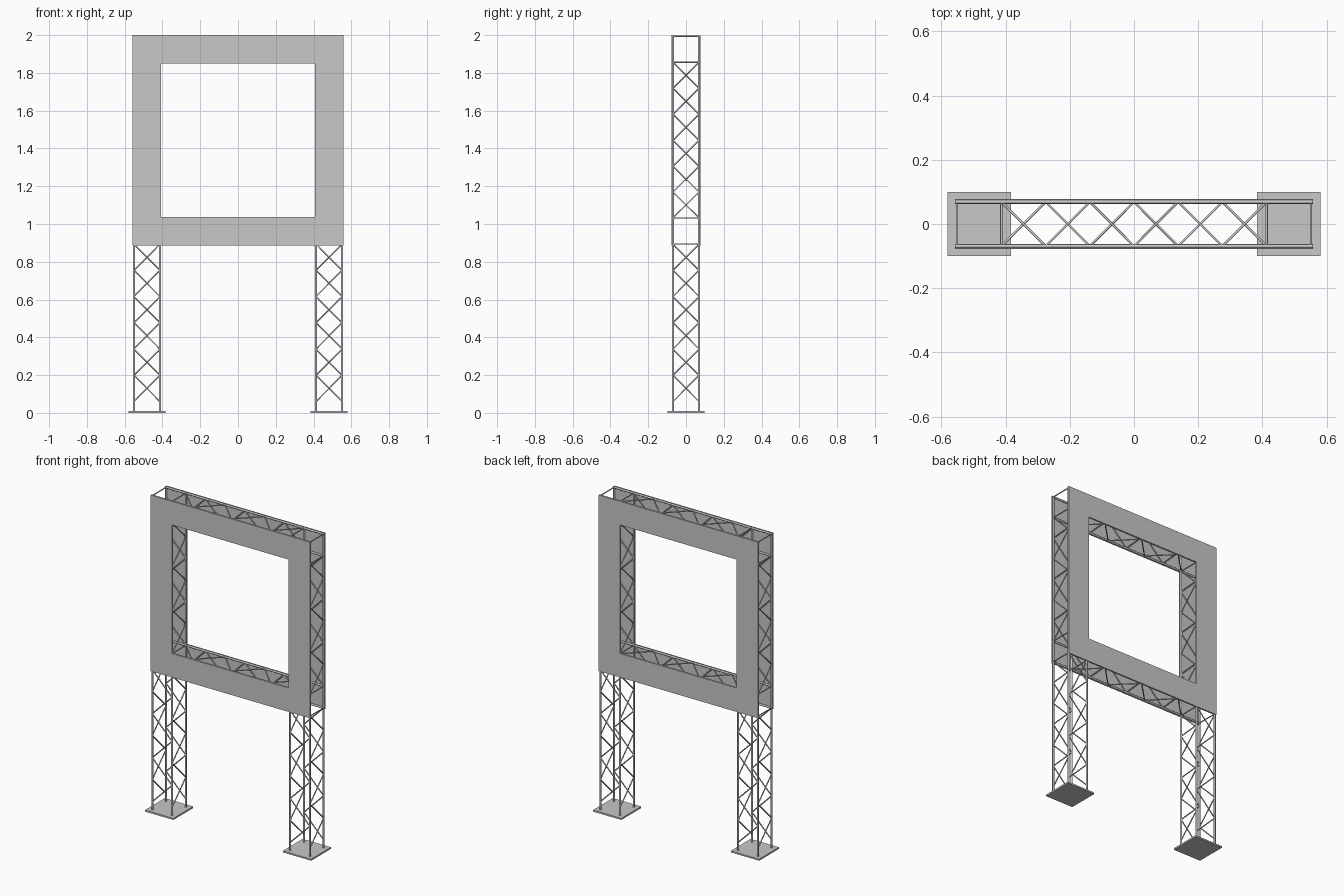
import bpy, bmesh
from mathutils import Vector, Matrix

cube = bpy.data.objects.get("Cube")
if cube:
    bpy.data.objects.remove(cube, do_unlink=True)

HALF = 0.069       # half width of a truss, between tube centres
TUBE, ROD = 0.006, 0.0036
COL_X = 0.482      # column centre
TOP_Z, LOW_Z = 1.925, 0.963   # beam centres
PLATE = 0.01


def material(name, value):
    mat = bpy.data.materials.new(name)
    mat.use_nodes = True
    colour = (value, value, value, 1)
    mat.diffuse_color = colour
    mat.node_tree.nodes["Principled BSDF"].inputs["Base Color"].default_value = colour
    return mat


steel = material("light grey steel", 0.58)


def finish(name, bm, smooth=False):
    mesh = bpy.data.meshes.new(name)
    bm.to_mesh(mesh)
    bm.free()
    mesh.materials.append(steel)
    obj = bpy.data.objects.new(name, mesh)
    bpy.context.collection.objects.link(obj)
    if smooth:
        bpy.ops.object.select_all(action='DESELECT')
        obj.select_set(True)
        bpy.context.view_layer.objects.active = obj
        bpy.ops.object.shade_smooth_by_angle()


def rod(bm, a, b, radius):
    a, b = Vector(a), Vector(b)
    axis = b - a
    turn = axis.to_track_quat('Z', 'Y').to_matrix().to_4x4()
    bmesh.ops.create_cone(bm, cap_ends=True, segments=16, radius1=radius, radius2=radius,
                          depth=axis.length, matrix=Matrix.Translation((a + b) / 2) @ turn)


def lacing(bm, point, start, end, steps=6):
    """Zigzag rods on the four faces of a truss, each a quarter turn from the last."""
    def node(i, side, face):
        t = start + (end - start) * i / steps
        swing = side * HALF * (-1) ** i
        return point(t, swing, side * HALF) if face else point(t, side * HALF, -swing)
    for face in (0, 1):
        for side in (-1, 1):
            for i in range(steps):
                rod(bm, node(i, side, face), node(i + 1, side, face), ROD)


def truss(name, point, length, spans):
    """point(t, u, v) maps distance along the truss and two offsets to space."""
    bm = bmesh.new()
    for u in (-HALF, HALF):
        for v in (-HALF, HALF):
            rod(bm, point(length[0], u, v), point(length[1], u, v), TUBE)
    for start, end in spans:
        lacing(bm, point, start, end)
    finish(name, bm, True)


# Columns with a square foot plate each
for side, label in ((1, "left"), (-1, "right")):
    x = side * COL_X
    truss(label + "_column", lambda t, u, v, x=x: (x + u, v, t), (PLATE / 2, 2 - TUBE),
          ((0.06, LOW_Z - HALF), (LOW_Z + HALF, TOP_Z - HALF)))
    bm = bmesh.new()
    bmesh.ops.create_cube(bm, size=1, matrix=Matrix.Translation((x, 0, PLATE / 2))
                          @ Matrix.Diagonal((0.198, 0.198, PLATE, 1)))
    finish(label + "_foot_plate", bm)

# Horizontal beams
inner = COL_X - HALF
outer = COL_X + HALF
for z, label in ((TOP_Z, "top"), (LOW_Z, "bottom")):
    truss(label + "_beam", lambda t, u, v, z=z: (t, u, z + v),
          (-outer - TUBE, outer + TUBE), ((-inner, inner),))

# Cross bars at the corner joints
bm = bmesh.new()
for x in (-outer, -inner, inner, outer):
    for centre in (TOP_Z, LOW_Z):
        for z in (centre - HALF, centre + HALF):
            rod(bm, (x, -HALF, z), (x, HALF, z), ROD)
finish("joint_cross_bars", bm, True)


# Thin frame-shaped panels, front and back
def rectangle(bm, half_x, low, high, y):
    return [bm.verts.new(p) for p in ((-half_x, y, low), (half_x, y, low),
                                      (half_x, y, high), (-half_x, y, high))]


for y, label in ((-0.0785, "front_panel"), (0.0755, "back_panel")):
    bm = bmesh.new()
    rim = rectangle(bm, 0.558, 0.887, 2.0, y)
    hole = rectangle(bm, 0.407, 1.038, 1.85, y)
    for i in range(4):
        j = (i + 1) % 4
        bm.faces.new((rim[i], rim[j], hole[j], hole[i]))
    ring = bmesh.ops.extrude_face_region(bm, geom=bm.faces[:])
    moved = [g for g in ring["geom"] if isinstance(g, bmesh.types.BMVert)]
    bmesh.ops.translate(bm, verts=moved, vec=(0, 0.003, 0))
    bmesh.ops.recalc_face_normals(bm, faces=bm.faces[:])
    finish(label, bm)
